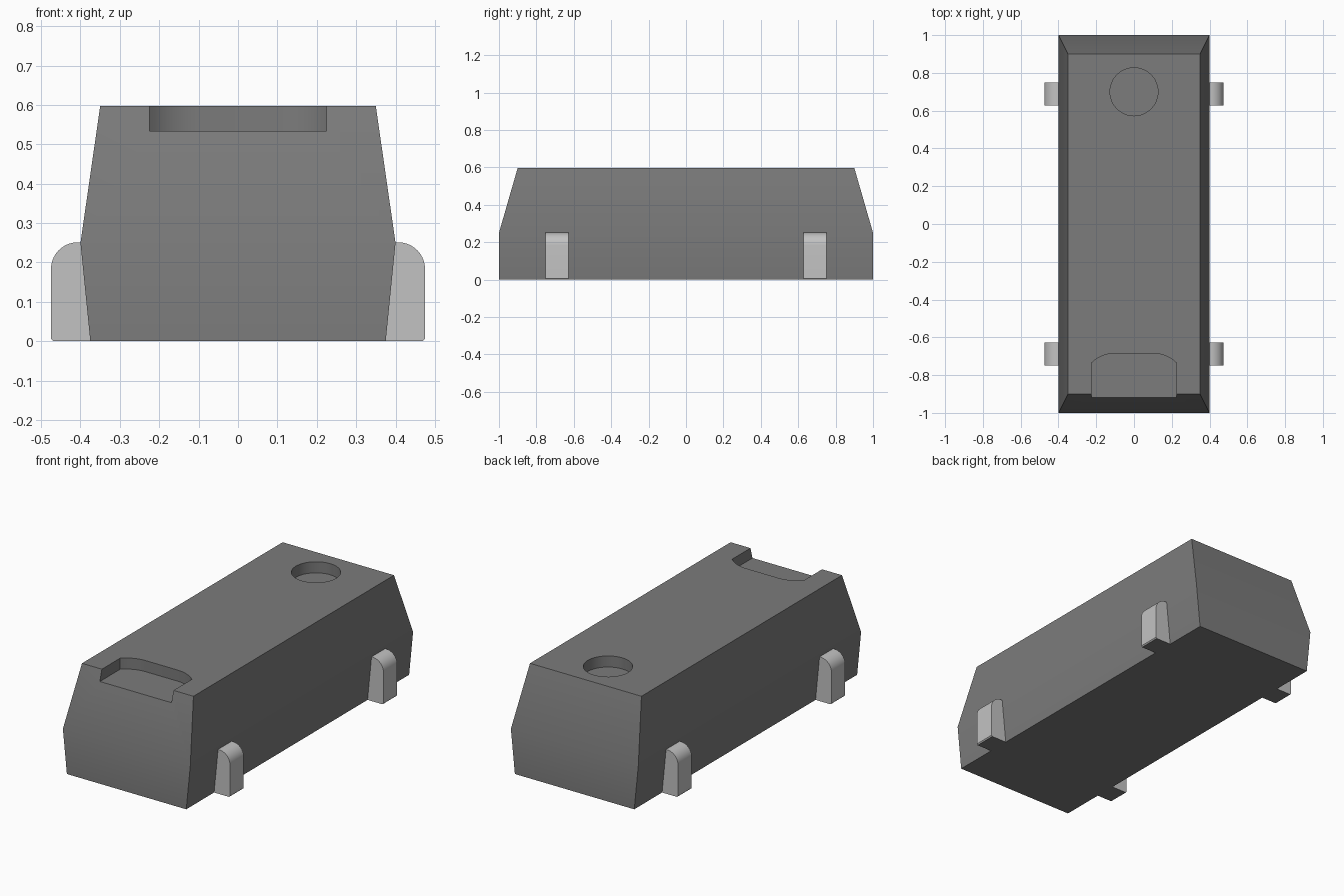
import bpy, bmesh, math
from mathutils import Vector

cube = bpy.data.objects.get("Cube")
if cube:
    bpy.data.objects.remove(cube, do_unlink=True)


def material(name, value):
    mat = bpy.data.materials.new(name)
    mat.use_nodes = True
    colour = (value, value, value, 1)
    mat.diffuse_color = colour
    mat.node_tree.nodes["Principled BSDF"].inputs["Base Color"].default_value = colour
    return mat


dark = material("dark grey plastic", 0.2)
metal = material("light grey metal", 0.54)


def make_object(name, bm, *mats):
    bmesh.ops.recalc_face_normals(bm, faces=bm.faces)
    mesh = bpy.data.meshes.new(name)
    bm.to_mesh(mesh)
    bm.free()
    for mat in mats:
        mesh.materials.append(mat)
    obj = bpy.data.objects.new(name, mesh)
    bpy.context.collection.objects.link(obj)
    return obj


def prism(points, direction):
    """Closed solid from a flat outline pushed along a direction."""
    bm = bmesh.new()
    face = bm.faces.new([bm.verts.new(p) for p in points])
    out = bmesh.ops.extrude_face_region(bm, geom=[face], use_keep_orig=True)
    moved = [v for v in out["geom"] if isinstance(v, bmesh.types.BMVert)]
    bmesh.ops.translate(bm, verts=moved, vec=Vector(direction))
    return bm


def arc(cx, cy, r, start, end, steps):
    for i in range(steps + 1):
        a = math.radians(start + (end - start) * i / steps)
        yield cx + r * math.cos(a), cy + r * math.sin(a)


def smooth(obj):
    bpy.ops.object.select_all(action="DESELECT")
    obj.select_set(True)
    bpy.context.view_layer.objects.active = obj
    bpy.ops.object.shade_smooth_by_angle(angle=math.radians(30))


# Body: three stacked rectangles joined into a tapered block
TOP, FLOOR = 0.597, 0.534
bm = bmesh.new()
rings = []
for hx, hy, z in ((0.375, 1.0, 0), (0.4, 1.0, 0.25), (0.35, 0.9, TOP)):
    rings.append([bm.verts.new((sx * hx, sy * hy, z))
                  for sx, sy in ((-1, -1), (1, -1), (1, 1), (-1, 1))])
bm.faces.new(rings[0])
bm.faces.new(rings[-1])
for low, high in zip(rings, rings[1:]):
    for i in range(4):
        j = (i + 1) % 4
        bm.faces.new((low[i], low[j], high[j], high[i]))
body = make_object("body", bm, dark)

# Cutters: front notch with rounded back corners, and round marker recess
right_side = list(arc(0.1, -0.865, 0.18, 46, 90, 8))
outline = [(0.225, -1.1)] + right_side
outline += [(-x, y) for x, y in reversed(outline)]
circle = list(arc(0, 0.7, 0.127, 0, 360, 48))[:-1]
for name, shape in (("front_notch_cutter", outline), ("round_recess_cutter", circle)):
    cutter = make_object(name, prism([(x, y, FLOOR) for x, y in shape], (0, 0, 0.2)), dark)
    cutter.hide_render = True
    mod = body.modifiers.new(name, "BOOLEAN")
    mod.operation, mod.solver, mod.object = "DIFFERENCE", "EXACT", cutter
    bpy.context.view_layer.objects.active = body
    bpy.ops.object.modifier_apply(modifier=mod.name)
    bpy.data.objects.remove(cutter, do_unlink=True)
smooth(body)

# Terminals: rounded shoulder on the outer top edge, dark underside
profile = [(0.37, 0), (0.469, 0), (0.475, 0.006)]
profile += list(arc(0.407, 0.183, 0.068, 0, 90, 10)) + [(0.37, 0.251)]
for side, sx in (("left", 1), ("right", -1)):
    for end, y in (("front", -0.75), ("back", 0.627)):
        bm = prism([(sx * x, y, z) for x, z in profile], (0, 0.123, 0))
        bm.normal_update()
        for face in bm.faces:
            if all(v.co.z < 0.001 for v in face.verts):
                face.material_index = 1
        smooth(make_object(f"{end}_{side}_terminal", bm, metal, dark))
